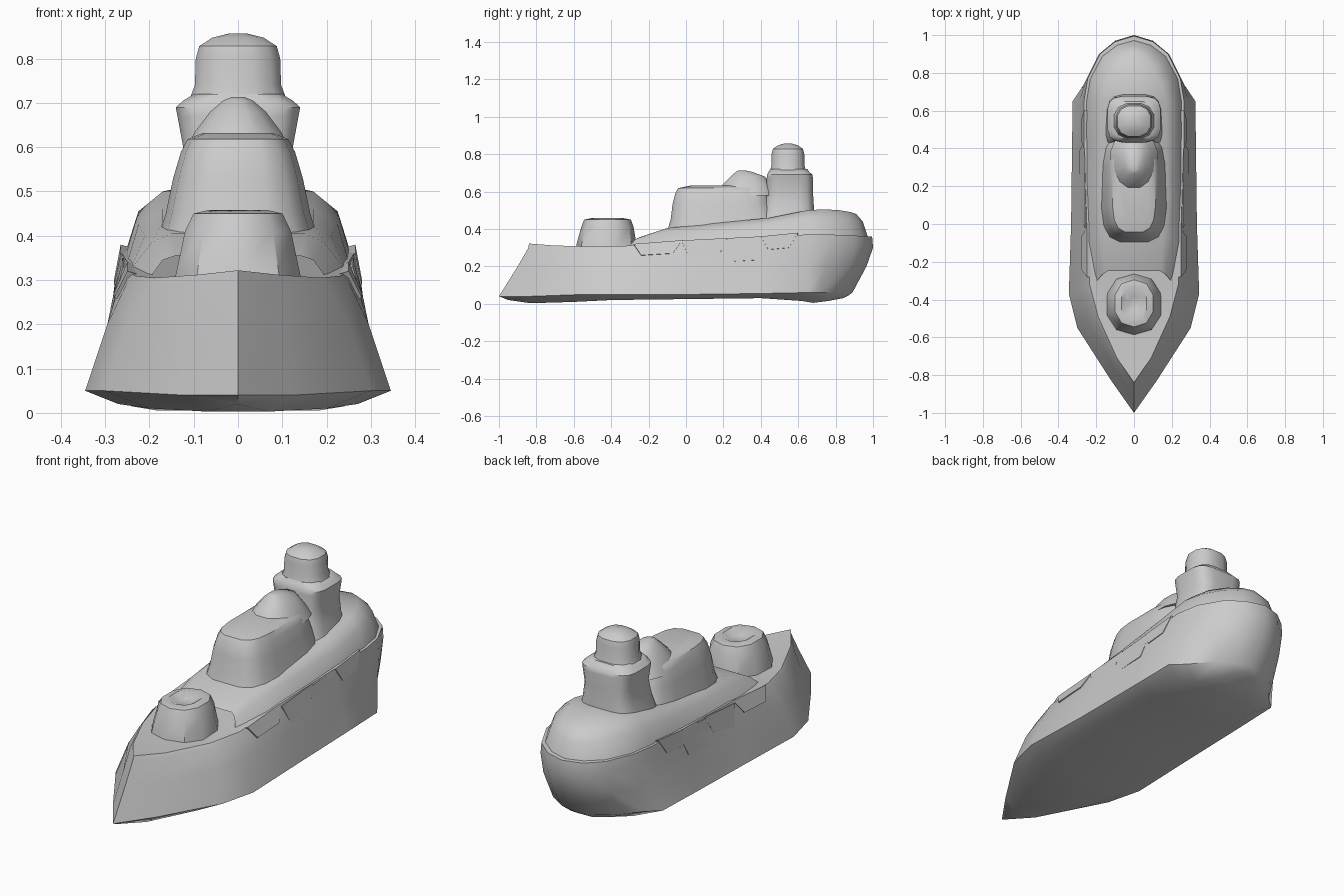
import bpy, bmesh, math


def finish(name, bm, angle=40):
    bmesh.ops.remove_doubles(bm, verts=bm.verts, dist=0.0005)
    bmesh.ops.recalc_face_normals(bm, faces=bm.faces)
    me = bpy.data.meshes.new(name)
    bm.to_mesh(me)
    bm.free()
    ob = bpy.data.objects.new(name, me)
    bpy.context.collection.objects.link(ob)
    bpy.ops.object.select_all(action='DESELECT')
    ob.select_set(True)
    bpy.context.view_layer.objects.active = ob
    bpy.ops.object.shade_smooth_by_angle(angle=math.radians(angle))
    return ob


def level_loft(name, levels):
    """Levels are outlines of (y, half width, z), bow to stern, mirrored in x."""
    bm = bmesh.new()
    sides = [[[bm.verts.new((s * w, y, z)) for y, w, z in lv] for lv in levels] for s in (1, -1)]
    n = len(levels[0])
    for i in range(n - 1):
        for side in sides:
            for a, b in zip(side, side[1:]):
                bm.faces.new((a[i], a[i + 1], b[i + 1], b[i]))
        for k in (0, -1):
            r, l = sides[0][k], sides[1][k]
            bm.faces.new((r[i], r[i + 1], l[i + 1], l[i]))
    return finish(name, bm)


def tower(name, rings, n=16, power=3.0):
    """Stacks rounded rings of (y centre, half x, half y, z)."""
    bm = bmesh.new()
    loops = []
    for yc, hx, hy, z in rings:
        loop = []
        for k in range(n):
            a = 2 * math.pi * (k + 0.5) / n
            c, d = math.cos(a), math.sin(a)
            px = math.copysign(abs(c) ** (2 / power), c)
            py = math.copysign(abs(d) ** (2 / power), d)
            loop.append(bm.verts.new((hx * px, yc + hy * py, z)))
        loops.append(loop)
    for a, b in zip(loops, loops[1:]):
        for k in range(n):
            j = (k + 1) % n
            bm.faces.new((a[k], a[j], b[j], b[k]))
    bm.faces.new(loops[0])
    bm.faces.new(loops[-1])
    return finish(name, bm)


# Hull: flat bottom, low chine, knuckle and sheer line
bottom = [(-0.95, 0, .02), (-0.83, .07, .003), (-0.6, .2, .01), (-0.4, .27, .02), (0, .27, .025),
          (.4, .26, .03), (.62, .24, .015), (.68, .18, .005), (.76, .12, .015), (.84, .06, .03),
          (.87, 0, .045)]
chine = [(-1, 0, .04), (-0.83, .12, .04), (-0.55, .30, .05), (-0.37, .345, .05), (0, .333, .05),
         (.4, .328, .055), (.65, .325, .06), (.71, .26, .06), (.82, .17, .06), (.87, .09, .06),
         (.89, 0, .06)]
lower = [(-0.90, 0, .2), (-0.76, .11, .19), (-0.52, .25, .2), (-0.35, .295, .2), (0, .295, .2),
         (.4, .29, .2), (.65, .29, .2), (.74, .265, .2), (.87, .19, .2), (.94, .10, .2),
         (.965, 0, .2)]
knuckle = [(-0.842, 0, .30), (-0.72, .10, .295), (-0.5, .20, .29), (-0.33, .25, .295), (0, .265, .30),
           (.4, .272, .31), (.65, .275, .32), (.77, .25, .32), (.90, .185, .31), (.97, .10, .30),
           (1, 0, .30)]
rail = [(-0.84, 0, .322), (-0.71, .09, .312), (-0.49, .19, .305), (-0.32, .235, .31), (0, .25, .34),
        (.4, .262, .36), (.65, .265, .37), (.77, .245, .37), (.90, .18, .365), (.965, .10, .36),
        (.995, 0, .36)]
level_loft("hull", [bottom, chine, lower, knuckle, rail])

# Raised midship and crowned stern deck
deck_foot = [(-0.32, .21, .29), (-0.1, .245, .32), (.15, .25, .34), (.45, .255, .35),
             (.65, .255, .36), (.77, .235, .36), (.89, .17, .355), (.95, .09, .35), (.975, 0, .35)]
deck_mid = [(-0.27, .17, .345), (-0.1, .195, .385), (.15, .21, .40), (.45, .225, .425),
            (.65, .225, .455), (.76, .20, .455), (.86, .15, .45), (.92, .08, .445), (.945, 0, .44)]
deck_top = [(-0.25, .14, .355), (-0.1, .15, .405), (.15, .17, .43), (.45, .17, .46),
            (.65, .17, .50), (.74, .145, .505), (.82, .10, .50), (.88, .05, .49), (.91, 0, .48)]
level_loft("upper_deck", [deck_foot, deck_mid, deck_top])

# Foredeck gun house, faceted, with a ragged crown
tower("gun_house", [(-0.425, .155, .165, .28), (-0.425, .145, .16, .32), (-0.42, .125, .14, .41),
                    (-0.42, .105, .125, .45), (-0.42, .07, .085, .458), (-0.42, .03, .035, .435)],
      n=10, power=2.3)

# Main superstructure, its funnel hump and the saddle to the bridge
tower("superstructure", [(.22, .19, .33, .37), (.20, .165, .285, .45), (.19, .148, .265, .53),
                         (.19, .13, .25, .59), (.19, .115, .235, .618), (.21, .08, .19, .632)], power=3.6)
tower("funnel_hump", [(.33, .13, .17, .58), (.325, .10, .135, .635), (.33, .065, .095, .68),
                      (.31, .035, .045, .705), (.30, .015, .02, .713)], n=12, power=2.3)

# Bridge tower, wider at its rim, with the domed turret on top
tower("bridge_tower", [(.54, .165, .15, .42), (.55, .135, .135, .52), (.555, .125, .125, .60),
                       (.555, .138, .125, .67), (.555, .142, .122, .69), (.55, .125, .11, .705),
                       (.55, .10, .10, .72)], power=4)
tower("lookout_turret", [(.545, .118, .105, .695), (.545, .10, .09, .74), (.545, .098, .09, .80),
                         (.545, .09, .083, .828), (.545, .06, .055, .847), (.545, .02, .02, .857)],
      n=12, power=2.5)


# Slanted gallery plates hanging along both sides
def plates(name, specs):
    bm = bmesh.new()
    for y0, y1, x_top, z_top, x_low, z_low in specs:
        for s in (1, -1):
            pts = [(x_top, y0, z_top), (x_top, y1, z_top + .02), (x_low, y1 - .05, z_low + .01),
                   (x_low, y0 + .04, z_low)]
            outer = [bm.verts.new((s * x, y, z)) for x, y, z in pts]
            inner = [bm.verts.new((s * (x - .035), y, z - .01)) for x, y, z in pts]
            bm.faces.new(outer)
            bm.faces.new(inner[::-1])
            for k in range(4):
                j = (k + 1) % 4
                bm.faces.new((outer[k], inner[k], inner[j], outer[j]))
    return finish(name, bm)


plates("side_galleries", [(-0.28, -0.02, .25, .32, .28, .26), (-0.02, .22, .26, .33, .285, .235),
                          (.18, .44, .262, .34, .288, .225), (.40, .60, .265, .36, .28, .29)])
